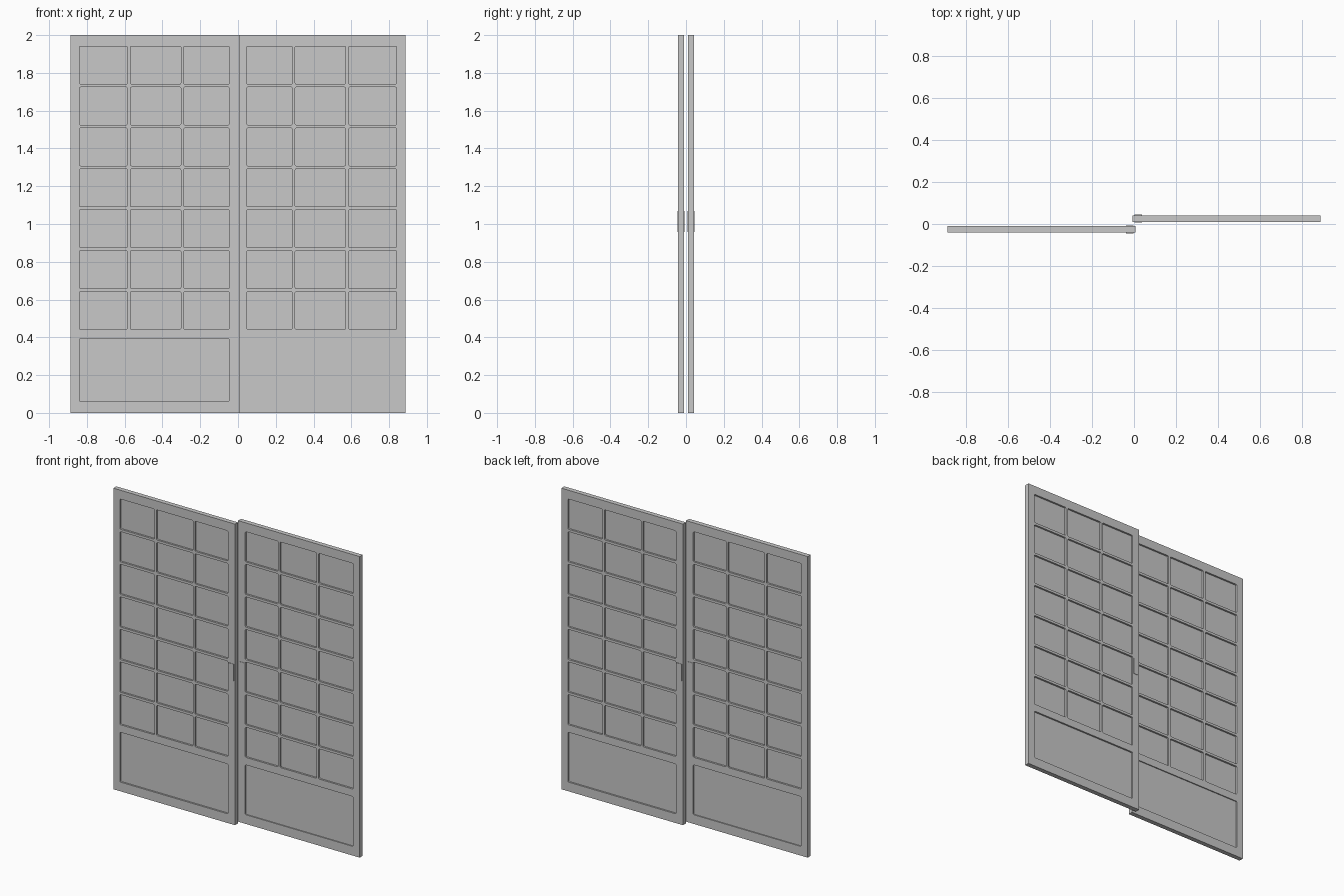
import bpy, bmesh, math
from mathutils import Matrix

cube = bpy.data.objects.get("Cube")
if cube:
    bpy.data.objects.remove(cube, do_unlink=True)

# One plain light grey finish
grey = bpy.data.materials.new("light_grey_finish")
grey.use_nodes = True
colour = (0.58, 0.58, 0.58, 1)
grey.diffuse_color = colour
grey.node_tree.nodes["Principled BSDF"].inputs["Base Color"].default_value = colour


def recessed_slab(name, bounds, thick, recesses=()):
    """Slab in x/z with recesses (x0, x1, z0, z1, front depth, back depth)."""
    x0, x1, z0, z1 = bounds
    bm = bmesh.new()
    bmesh.ops.create_cube(bm, size=1, matrix=Matrix.Translation(
        ((x0 + x1) / 2, 0, (z0 + z1) / 2)) @ Matrix.Diagonal((x1 - x0, thick, z1 - z0, 1)))
    cuts = {(0, x) for r in recesses for x in r[:2]} | {(2, z) for r in recesses for z in r[2:4]}
    for axis, pos in sorted(cuts):
        point, normal = [0, 0, 0], [0, 0, 0]
        point[axis], normal[axis] = pos, 1
        bmesh.ops.bisect_plane(bm, geom=bm.verts[:] + bm.edges[:] + bm.faces[:],
                               dist=1e-5, plane_co=point, plane_no=normal)
    bm.normal_update()
    for rx0, rx1, rz0, rz1, front, back in recesses:
        for side, depth in ((-1, front), (1, back)):
            hit = []
            for f in bm.faces:
                c = f.calc_center_median()
                if (f.normal.y * side > 0.9 and abs(c.y * side - thick / 2) < 1e-4
                        and rx0 < c.x < rx1 and rz0 < c.z < rz1):
                    hit.append(f)
            bmesh.ops.inset_region(bm, faces=hit, thickness=0, depth=0, use_even_offset=False)
            for v in {v for f in hit for v in f.verts}:
                v.co.y -= side * depth
    bm.normal_update()
    # Slightly rounded corners inside the recesses
    corners = []
    for e in bm.edges:
        a, b = (v.co for v in e.verts)
        if (1e-4 < abs(a.y - b.y) < thick * 0.9 and (a - b).length < thick * 0.9
                and e.calc_face_angle(0) > 1):
            corners.append(e)
    if corners:
        bmesh.ops.bevel(bm, geom=corners, offset=0.007, segments=2, profile=0.5,
                        affect="EDGES", clamp_overlap=True)
    mesh = bpy.data.meshes.new(name)
    bm.to_mesh(mesh)
    bm.free()
    mesh.materials.append(grey)
    obj = bpy.data.objects.new(name, mesh)
    bpy.context.collection.objects.link(obj)
    return obj


# Layout of one door: seven rows of three panes above a solid panel
columns = [(-0.84, -0.585), (-0.57, -0.302), (-0.288, -0.045)]
row_height, row_pitch, first_row = 0.2, 0.2165, 0.442
panes = [(a, b, first_row + i * row_pitch, first_row + i * row_pitch + row_height, 0.012, 0.012)
         for i in range(7) for a, b in columns]
lower_panel = (-0.84, -0.045, 0.061, 0.392, 0.011, 0.007)

for name, angle in (("front", 0), ("rear", math.pi)):
    door = recessed_slab(name + "_sliding_door", (-0.8875, 0.007, 0, 2), 0.031,
                         panes + [lower_panel])
    # Thin pull plate, slightly proud of both door faces
    pull = recessed_slab(name + "_door_pull", (-0.038, -0.002, 0.957, 1.068), 0.037)
    for obj in (door, pull):
        obj.data.transform(Matrix.Rotation(angle, 4, "Z") @ Matrix.Translation((0, -0.026, 0)))
